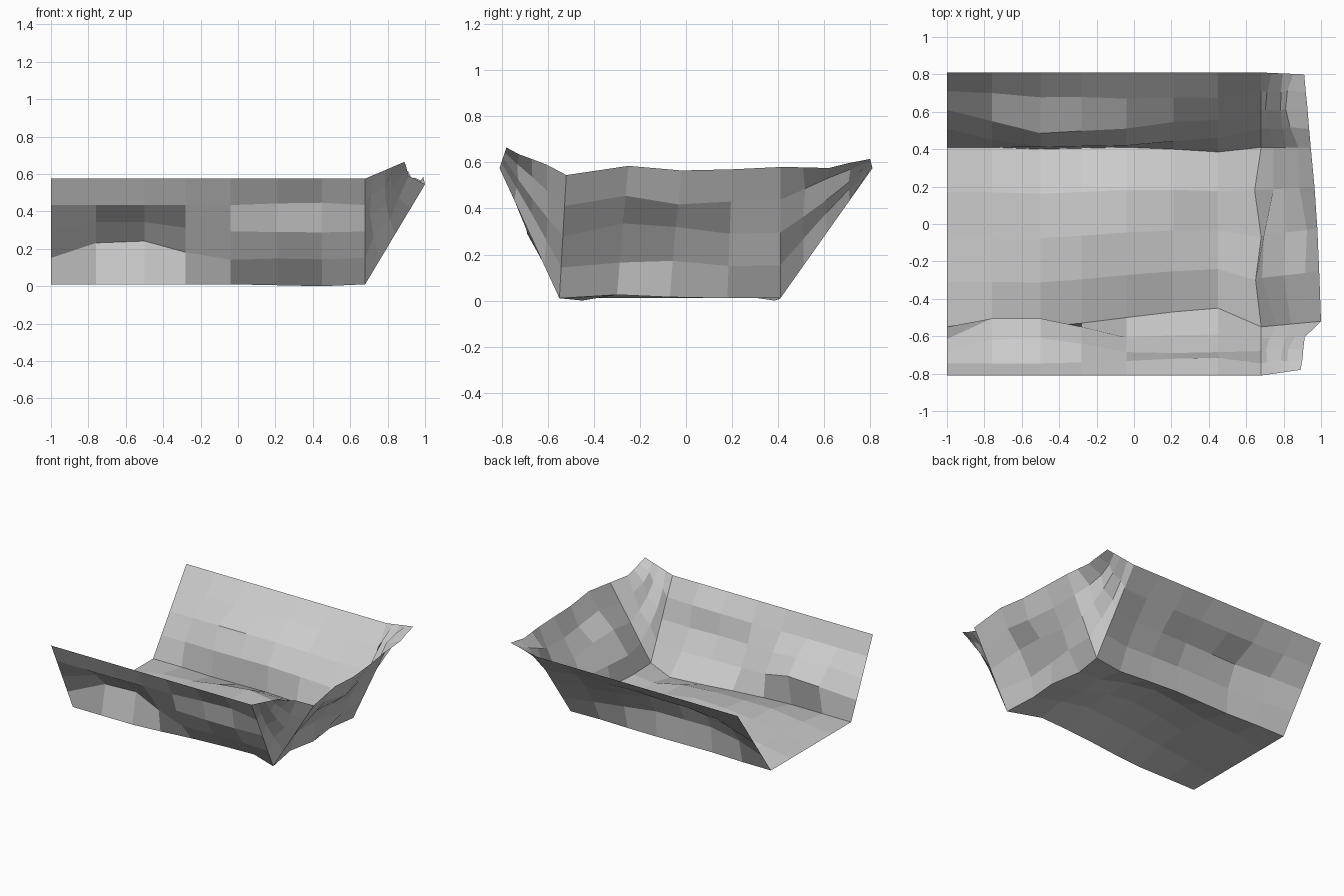
import bpy
from mathutils import Vector

ROWS = 4
XS = [-1, -0.76, -0.5, -0.28, -0.04, 0.21, 0.45, 0.68]


def panel(name, low, high, dents):
    """Loft a 4-row sheet between two edges; dents = {(column, row): offset}."""
    n = len(low)
    verts = []
    for r in range(ROWS + 1):
        for c in range(n):
            p = Vector(low[c]).lerp(Vector(high[c]), r / ROWS)
            verts.append(p + Vector(dents.get((c, r), (0, 0, 0))))
    faces = [(r * n + c, r * n + c + 1, (r + 1) * n + c + 1, (r + 1) * n + c)
             for r in range(ROWS) for c in range(n - 1)]
    mesh = bpy.data.meshes.new(name)
    mesh.from_pydata(verts, [], faces)
    mesh.update()
    ob = bpy.data.objects.new(name, mesh)
    bpy.context.collection.objects.link(ob)
    return ob


# Shared bent edges of the floor
front_y = [-0.55, -0.55, -0.55, -0.53, -0.50, -0.47, -0.45, -0.55]
back_y = [0.41, 0.41, 0.40, 0.405, 0.41, 0.40, 0.385, 0.41]
edge_z = [0.01, 0.01, 0.01, 0.01, 0.01, 0.005, 0.0, 0.01]
front_low = list(zip(XS, front_y, edge_z))
back_low = list(zip(XS, back_y, edge_z))
end_low = [(0.68, -0.55, 0.01), (0.65, -0.30, 0.025), (0.68, -0.07, 0.015),
           (0.645, 0.18, 0.01), (0.68, 0.41, 0.01)]

# Floor with a low hump, right edge matched to the end wall
hump = [(0, 0.03, 0.06, 0.07, 0.08, 0.08, 0.04),
        (0, 0.03, 0.07, 0.10, 0.12, 0.09, 0.02),
        (0, 0.04, 0.06, 0.09, 0.11, 0.08, 0.03)]
floor_dents = {(c, r + 1): (0, 0, z) for r, row in enumerate(hump) for c, z in enumerate(row)}
for r in (1, 2, 3):
    floor_dents[(7, r)] = Vector(end_low[r]) - Vector((0.68, -0.55 + 0.24 * r, 0.01))
panel("floor", front_low, back_low, floor_dents)

# Front side wall with its inward dent
panel("front_wall", front_low, [(x, -0.81, 0.575) for x in XS], {
    (1, 1): (0, 0.11, 0.08), (2, 1): (0, 0.11, 0.09), (3, 1): (0, 0.05, 0.03),
    (1, 2): (0, 0.06, 0.05), (2, 2): (0, 0.07, 0.05), (3, 2): (0, 0.03, 0.02),
    (4, 1): (0, -0.03, -0.01), (5, 1): (0, -0.04, 0), (6, 1): (0, -0.05, 0),
    (4, 2): (0, -0.03, 0), (5, 2): (0, -0.05, 0), (6, 2): (0, -0.055, 0),
    (5, 3): (0, 0.005, 0.01), (6, 3): (0, 0.005, 0.015)})

# Back side wall, bulging inward along the middle
bulge = [(0, 0.06, 0.09, 0.09, 0.09, 0.06, 0.03, 0),
         (0, 0.06, 0.12, 0.11, 0.10, 0.06, 0.04, 0),
         (0, 0.01, 0.03, 0.03, 0.04, 0.03, 0.03, 0)]
panel("back_wall", back_low, [(x, 0.81, 0.575) for x in XS],
      {(c, r + 1): (0, -b, 0.6 * b) for r, row in enumerate(bulge) for c, b in enumerate(row)})

# Sloping end wall
end_high = [(1.0, -0.52, 0.545), (0.99, -0.25, 0.585), (0.98, -0.02, 0.565),
            (0.965, 0.20, 0.57), (0.945, 0.41, 0.58)]
panel("end_wall", end_low, end_high, {
    (1, 1): (-0.05, 0, 0), (2, 1): (-0.06, 0, 0.02), (3, 1): (0.02, 0, 0),
    (1, 2): (-0.02, 0, 0.03), (2, 2): (-0.02, 0, 0.03),
    (1, 3): (0.01, 0, 0.01), (2, 3): (0.02, 0, -0.01)})


# Pleated saddle-shaped corners between the walls and the end
def corner(name, foot, tip, rim, peak, side, rim_dents):
    low = [Vector(foot).lerp(Vector(tip), c / 4) for c in range(5)]
    high = [Vector(rim).lerp(Vector(peak), c / 4) for c in range(5)]
    dents = dict(rim_dents)
    for r in (1, 2, 3):
        k = 1 if r == 2 else 0.7
        dents[(1, r)] = (-0.04 * k, 0, 0.01 * k)
        dents[(2, r)] = (-0.02 * k, 0, -0.01 * k)
        dents[(3, r)] = (-0.055 * k, 0.01 * side, 0.01 * k)
    panel(name, low, high, dents)


corner("front_corner", (0.68, -0.55, 0.01), (1.0, -0.52, 0.545),
       (0.68, -0.81, 0.575), (0.89, -0.78, 0.665), -1,
       {(4, 1): (-0.06, -0.02, 0.015), (4, 2): (-0.04, -0.02, 0.01),
        (4, 3): (-0.017, -0.01, 0)})
corner("back_corner", (0.68, 0.41, 0.01), (0.945, 0.41, 0.58),
       (0.68, 0.81, 0.575), (0.91, 0.80, 0.615), 1,
       {(4, 1): (0, 0, -0.01), (4, 2): (0, 0.015, -0.022), (4, 3): (0, 0, -0.01)})
